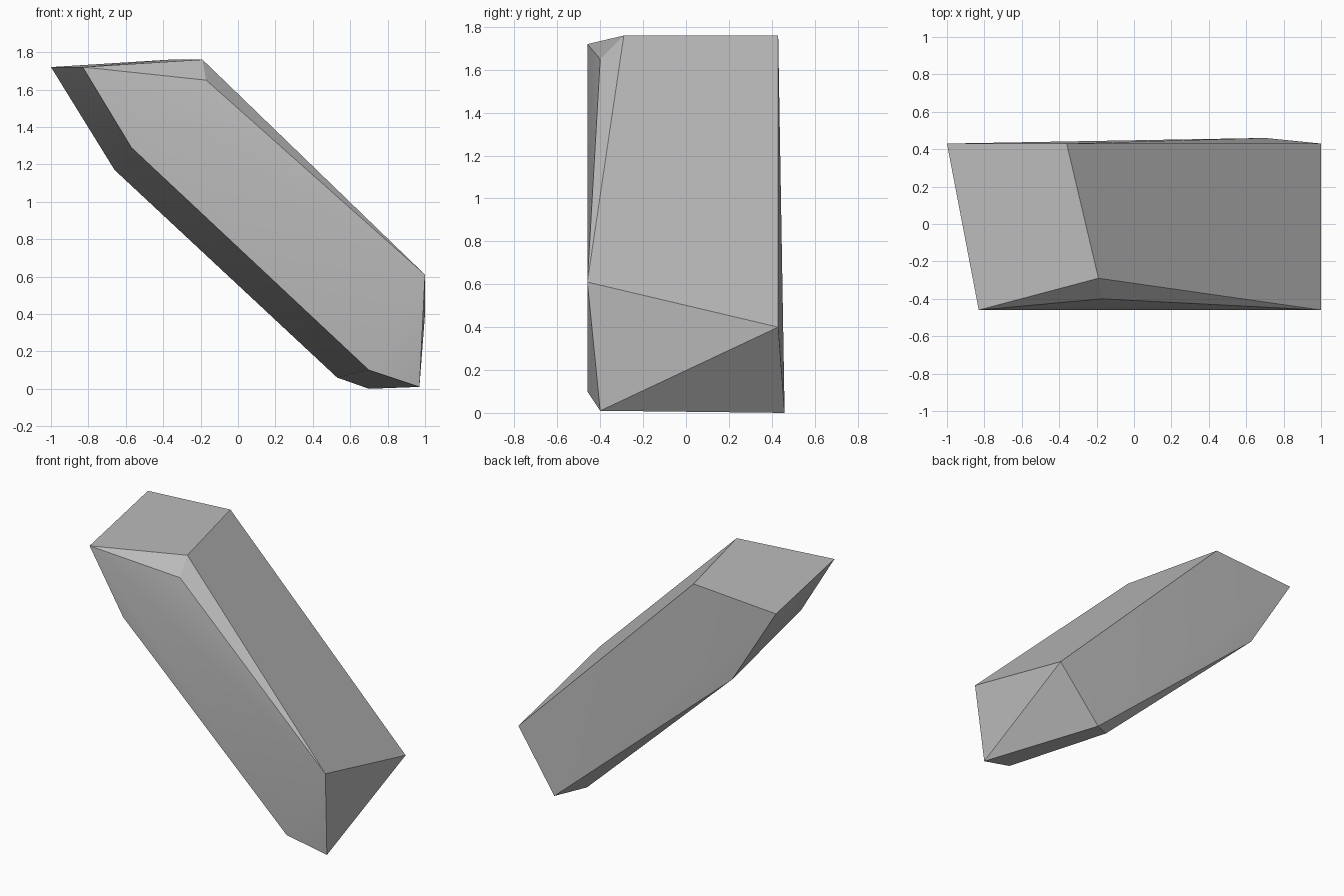
import bpy
import bmesh
from math import radians

# Remove the default cube
cube = bpy.data.objects.get("Cube")
if cube:
    bpy.data.objects.remove(cube, do_unlink=True)


def make_material(name, color):
    mat = bpy.data.materials.new(name)
    mat.use_nodes = True
    mat.diffuse_color = color
    mat.node_tree.nodes["Principled BSDF"].inputs["Base Color"].default_value = color
    return mat


# Corners of the leaning stone: front side, then back side
front_corners = [
    (-0.83, -0.46, 1.72), (-0.19, -0.29, 1.76), (-0.17, -0.4, 1.65),
    (1, -0.46, 0.61), (0.97, -0.4, 0.01), (0.7, -0.46, 0.1),
    (-0.57, -0.46, 1.29),
]
back_corners = [
    (-1, 0.43, 1.72), (-0.36, 0.43, 1.76), (1, 0.43, 0.4),
    (0.7, 0.46, 0), (0.53, 0.34, 0.06), (-0.66, 0.43, 1.17),
]

# Wrap the corners in a convex, chipped block
bm = bmesh.new()
for corner in front_corners + back_corners:
    bm.verts.new(corner)
bmesh.ops.convex_hull(bm, input=list(bm.verts))
bmesh.ops.recalc_face_normals(bm, faces=list(bm.faces))

mesh = bpy.data.meshes.new("stone_shard")
bm.to_mesh(mesh)
bm.free()
mesh.materials.append(make_material("stone grey", (0.5, 0.5, 0.5, 1)))

shard = bpy.data.objects.new("stone_shard", mesh)
bpy.context.collection.objects.link(shard)

# Soften the gently bent sides but keep the chipped edges crisp
bpy.ops.object.select_all(action="DESELECT")
shard.select_set(True)
bpy.context.view_layer.objects.active = shard
bpy.ops.object.shade_smooth_by_angle(angle=radians(20))
